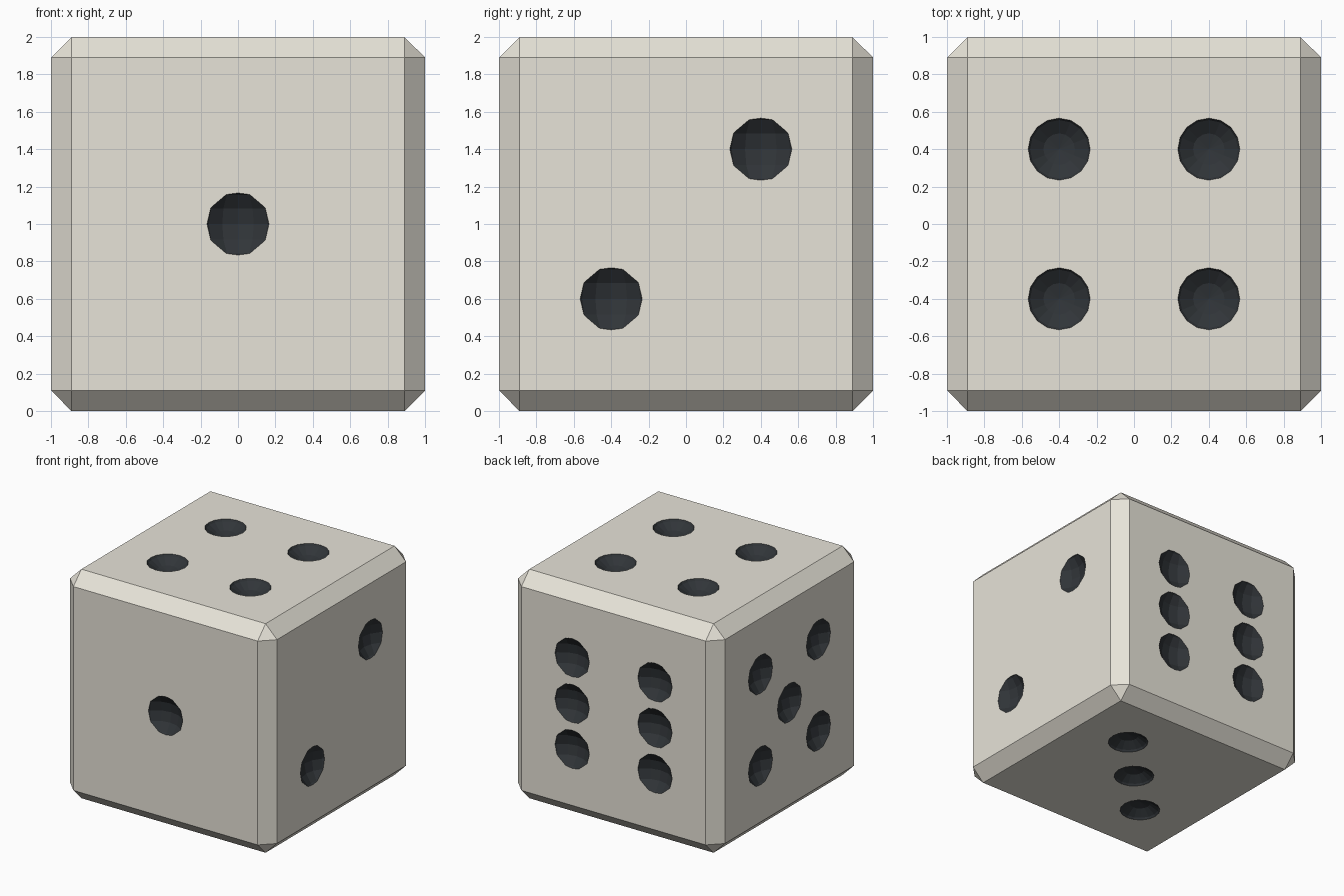
import bpy, bmesh
from mathutils import Matrix, Vector

if "Cube" in bpy.data.objects:
    bpy.data.objects.remove(bpy.data.objects["Cube"])

PIP_R = 0.22      # radius of the dimple spheres
LIFT = 0.14       # sphere centre above the face
D = 0.4           # pip spacing


def material(name, rgb):
    m = bpy.data.materials.new(name)
    m.diffuse_color = (*rgb, 1)
    m.use_nodes = True
    m.node_tree.nodes["Principled BSDF"].inputs["Base Color"].default_value = m.diffuse_color
    return m


ivory = material("ivory", (0.80, 0.77, 0.69))
black = material("pip_black", (0.03, 0.035, 0.04))


def make_object(name, bm):
    mesh = bpy.data.meshes.new(name)
    bm.to_mesh(mesh)
    bm.free()
    mesh.materials.append(ivory)
    mesh.materials.append(black)
    ob = bpy.data.objects.new(name, mesh)
    bpy.context.collection.objects.link(ob)
    return ob


# Chamfered cube body
bm = bmesh.new()
bmesh.ops.create_cube(bm, size=2, matrix=Matrix.Translation((0, 0, 1)))
bmesh.ops.bevel(bm, geom=bm.edges[:], offset=0.11, offset_type='OFFSET',
                segments=1, profile=0.5, affect='EDGES')
die = make_object("die_body", bm)

# Pip layouts: (face normal, u axis, v axis, pip positions in steps)
X, Y, Z = Vector((1, 0, 0)), Vector((0, 1, 0)), Vector((0, 0, 1))
corners = [(u, v) for u in (-1, 1) for v in (-1, 1)]
diagonal = [(-1, -1), (1, 1)]
faces = [
    (-Y, X, Z, [(0, 0)]),
    (X, Y, Z, diagonal),
    (-Z, X, Y, diagonal + [(0, 0)]),
    (Z, X, Y, corners),
    (-X, Y, Z, corners + [(0, 0)]),
    (Y, X, Z, corners + [(-1, 0), (1, 0)]),
]

# Sphere cutters for the dimples
bm = bmesh.new()
for n, u, v, spots in faces:
    for a, b in spots:
        centre = Z + n * (1 + LIFT) + u * a * D + v * b * D
        bmesh.ops.create_uvsphere(bm, u_segments=16, v_segments=8, radius=PIP_R,
                                  matrix=Matrix.Translation(centre))
for f in bm.faces:
    f.material_index = 1
cutter = make_object("pip_cutter", bm)
cutter.hide_render = True

# Carve the dimples, then drop the cutter
mod = die.modifiers.new("pips", 'BOOLEAN')
mod.operation = 'DIFFERENCE'
mod.solver = 'EXACT'
mod.use_self = True
mod.object = cutter
bpy.context.view_layer.objects.active = die
bpy.ops.object.modifier_apply(modifier=mod.name)
bpy.data.objects.remove(cutter)
